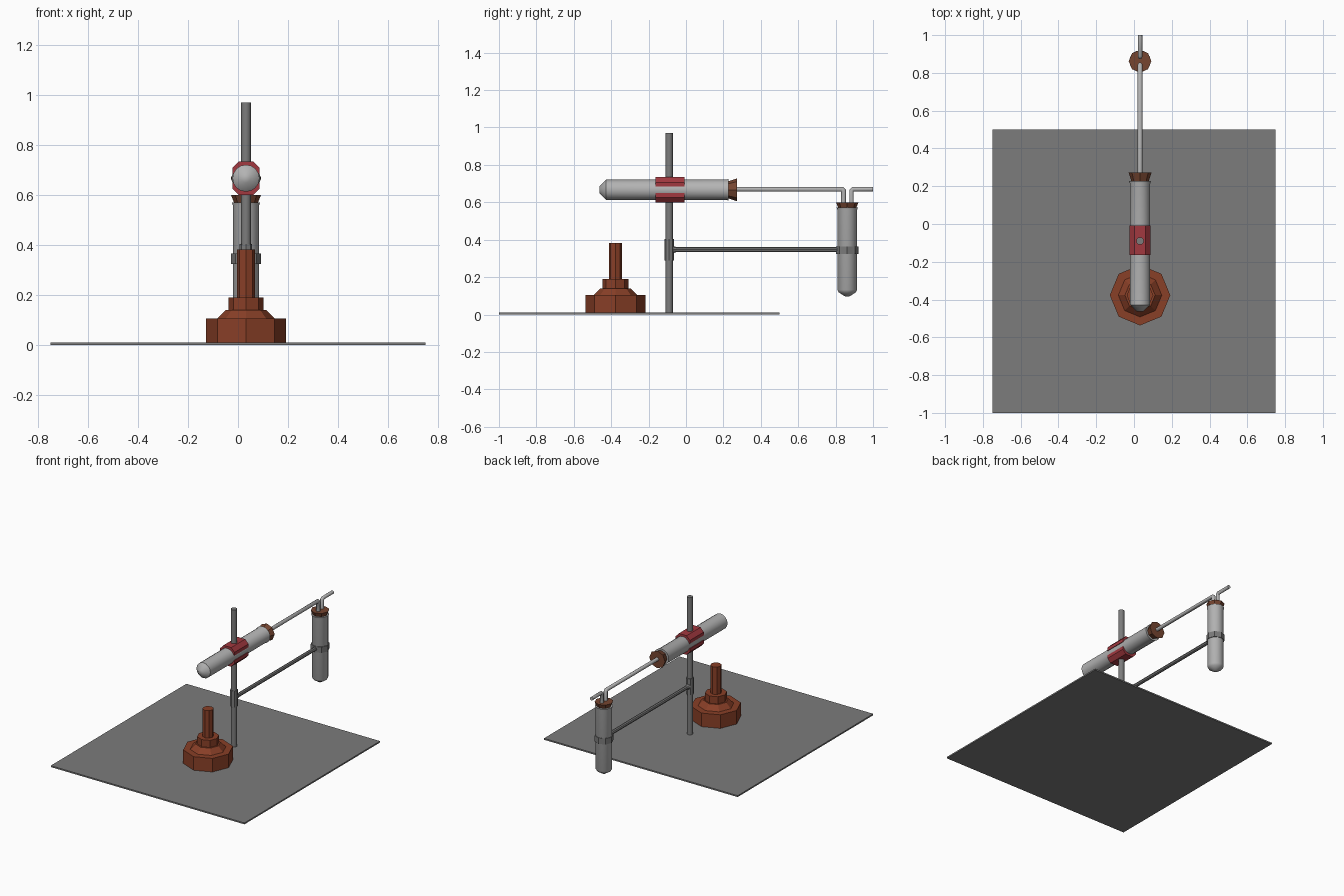
import bpy, bmesh
from math import pi, cos, sin, radians
from mathutils import Vector, Matrix

if "Cube" in bpy.data.objects:
    bpy.data.objects.remove(bpy.data.objects["Cube"], do_unlink=True)


def material(name, rgb):
    m = bpy.data.materials.new(name)
    m.use_nodes = True
    m.diffuse_color = (*rgb, 1)
    m.node_tree.nodes["Principled BSDF"].inputs["Base Color"].default_value = (*rgb, 1)
    return m


PLATE = material("plate grey", (0.2, 0.2, 0.2))
STEEL = material("steel grey", (0.2, 0.2, 0.2))
GLASS = material("pale glass", (0.45, 0.45, 0.45))
BURNER = material("rust red", (0.25, 0.05, 0.02))
CORK = material("cork brown", (0.18, 0.06, 0.03))
RED = material("clamp red", (0.36, 0.04, 0.05))

X = 0.032          # shared centre line
POLE_Y, TUBE_Z = -0.09, 0.667
FLASK_Y = 0.862
ALONG_Y = Matrix.Rotation(-pi / 2, 4, "X")


def finish(name, bm, mat, smooth):
    bmesh.ops.recalc_face_normals(bm, faces=bm.faces)
    mesh = bpy.data.meshes.new(name)
    bm.to_mesh(mesh)
    bm.free()
    mesh.materials.append(mat)
    ob = bpy.data.objects.new(name, mesh)
    bpy.context.collection.objects.link(ob)
    if smooth:
        bpy.ops.object.select_all(action="DESELECT")
        ob.select_set(True)
        bpy.context.view_layer.objects.active = ob
        bpy.ops.object.shade_smooth_by_angle(angle=radians(46))
    return ob


def lathe(name, profile, at, mat, sides=8, smooth=False, turn=None):
    """Spin (radius, height) pairs into a capped solid."""
    bm = bmesh.new()
    rings = [[bm.verts.new((r * cos(2 * pi * i / sides), r * sin(2 * pi * i / sides), h))
              for i in range(sides)] for r, h in profile]
    for a, b in zip(rings, rings[1:]):
        for i in range(sides):
            j = (i + 1) % sides
            bm.faces.new((a[i], a[j], b[j], b[i]))
    bm.faces.new(rings[0])
    bm.faces.new(rings[-1])
    bmesh.ops.transform(bm, matrix=Matrix.Translation(at) @ (turn or Matrix()), verts=bm.verts)
    return finish(name, bm, mat, smooth)


def prism(name, outline, y0, y1, mat):
    """Extrude an (x, z) outline along y."""
    bm = bmesh.new()
    face = bm.faces.new([bm.verts.new((x, y0, z)) for x, z in outline])
    out = bmesh.ops.extrude_face_region(bm, geom=[face])["geom"]
    bmesh.ops.translate(bm, vec=(0, y1 - y0, 0),
                        verts=[v for v in out if isinstance(v, bmesh.types.BMVert)])
    return finish(name, bm, mat, False)


def pipe(name, points, radius, mat):
    """Bent tube through (y, z) points with mitred corners."""
    path = [Vector((X, y, z)) for y, z in points]
    side, n, rings = Vector((1, 0, 0)), 10, []
    bm = bmesh.new()
    for k, p in enumerate(path):
        before = (p - path[max(k - 1, 0)]).normalized()
        after = (path[min(k + 1, len(path) - 1)] - p).normalized()
        t = (before + after).normalized()
        ref = after if after.length else before
        up = t.cross(side) / max(abs(t.dot(ref)), 0.5)
        rings.append([bm.verts.new(p + radius * (cos(2 * pi * i / n) * side + sin(2 * pi * i / n) * up))
                      for i in range(n)])
    for a, b in zip(rings, rings[1:]):
        for i in range(n):
            j = (i + 1) % n
            bm.faces.new((a[i], a[j], b[j], b[i]))
    bm.faces.new(rings[0])
    bm.faces.new(rings[-1])
    return finish(name, bm, mat, True)


# Base plate
prism("base_plate", [(-0.75, 0), (0.75, 0), (0.75, 0.01), (-0.75, 0.01)], -1, 0.5, PLATE)

# Burner: stepped octagonal foot, collar and barrel
lathe("burner", [(0.16, 0.001), (0.16, 0.105), (0.115, 0.105), (0.08, 0.14), (0.07, 0.14),
                 (0.07, 0.19), (0.036, 0.19), (0.036, 0.382)], (X, -0.377, 0), BURNER)

# Stand pole, sleeve and support arm
lathe("stand_pole", [(0.02, 0.001), (0.02, 0.97)], (X, POLE_Y, 0), STEEL, 12, True)
lathe("pole_sleeve", [(0.025, 0.29), (0.025, 0.404)], (X, POLE_Y, 0), STEEL)
lathe("support_arm", [(0.02, 0.02), (0.013, 0.04), (0.013, 0.91)],
      (X, POLE_Y, 0.347), STEEL, 8, False, ALONG_Y)
lathe("arm_ring", [(0.06, 0.324), (0.06, 0.365)], (X, FLASK_Y, 0), STEEL)

# Horizontal heating tube and its stopper
lathe("heating_tube", [(0.018, -0.462), (0.054, -0.428), (0.054, 0.215), (0.058, 0.228)],
      (X, 0, TUBE_Z), GLASS, 16, True, ALONG_Y)
lathe("heating_stopper", [(0.042, 0.215), (0.061, 0.273)], (X, 0, TUBE_Z), CORK, 8, False, ALONG_Y)

# Red clamp: mirrored upper and lower jaws around the heating tube
jaw = [(0.055, 0.017), (0.055, 0.04), (0.03, 0.067)]
jaw += [(-x, z) for x, z in reversed(jaw)]
for label, s in (("upper", 1), ("lower", -1)):
    prism(label + "_clamp_jaw", [(X + x, TUBE_Z + s * z) for x, z in jaw], -0.164, -0.009, RED)

# Vertical collecting tube and its stopper
lathe("collecting_tube", [(0.012, 0.097), (0.045, 0.118), (0.053, 0.132), (0.053, 0.56), (0.057, 0.571)],
      (X, FLASK_Y, 0), GLASS, 16, True)
lathe("collecting_stopper", [(0.044, 0.56), (0.06, 0.6)], (X, FLASK_Y, 0), CORK)

# Bent delivery and outlet pipes
pipe("delivery_pipe", [(0.26, 0.67), (0.834, 0.67), (0.842, 0.662), (0.842, 0.59)], 0.013, GLASS)
pipe("outlet_pipe", [(0.885, 0.59), (0.885, 0.662), (0.893, 0.67), (1.0, 0.67)], 0.012, GLASS)
